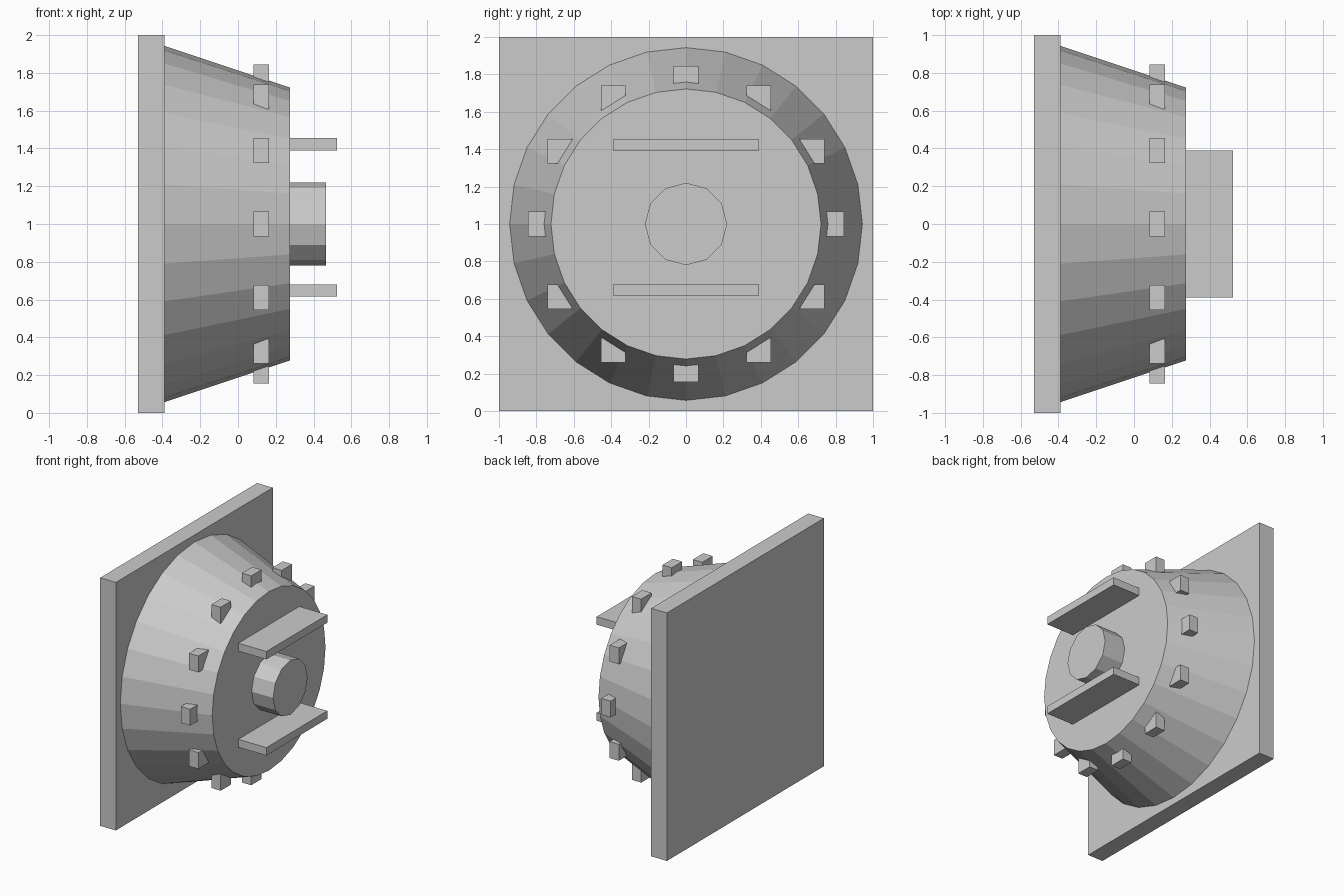
import bpy
from math import sin, cos, pi

if "Cube" in bpy.data.objects:
    bpy.data.objects.remove(bpy.data.objects["Cube"])


def box(name, lo, hi):
    centre = [(a + b) / 2 for a, b in zip(lo, hi)]
    bpy.ops.mesh.primitive_cube_add(size=1, location=centre)
    ob = bpy.context.object
    ob.name = name
    ob.scale = [b - a for a, b in zip(lo, hi)]
    bpy.ops.object.transform_apply(location=False, rotation=False, scale=True)
    return ob


def drum(name, sides, x0, x1, r0, r1):
    # Tapered cylinder running along x, centred at z = 1
    bpy.ops.mesh.primitive_cone_add(vertices=sides, radius1=r0, radius2=r1,
                                    depth=x1 - x0,
                                    location=((x0 + x1) / 2, 0, 1),
                                    rotation=(0, pi / 2, 0))
    bpy.context.object.name = name


# Square back plate
box("back_plate", (-0.53, -1, 0), (-0.39, 1, 2))

# Tapered body and round hub
drum("tapered_body", 28, -0.39, 0.275, 0.943, 0.722)
drum("hub", 12, 0.275, 0.467, 0.22, 0.22)

# Flat fins above and below the hub
for name, z in (("upper_fin", 1.422), ("lower_fin", 0.647)):
    box(name, (0.275, -0.388, z - 0.032), (0.525, 0.388, z + 0.032))

# Ring of twelve upright studs sunk into the body
h = 0.066
for i in range(12):
    a = i * pi / 6
    y, z = 0.778 * sin(a), 1 + 0.778 * cos(a)
    box(f"stud_{i + 1}", (0.081, y - h, z - h), (0.164, y + h, z + h))
